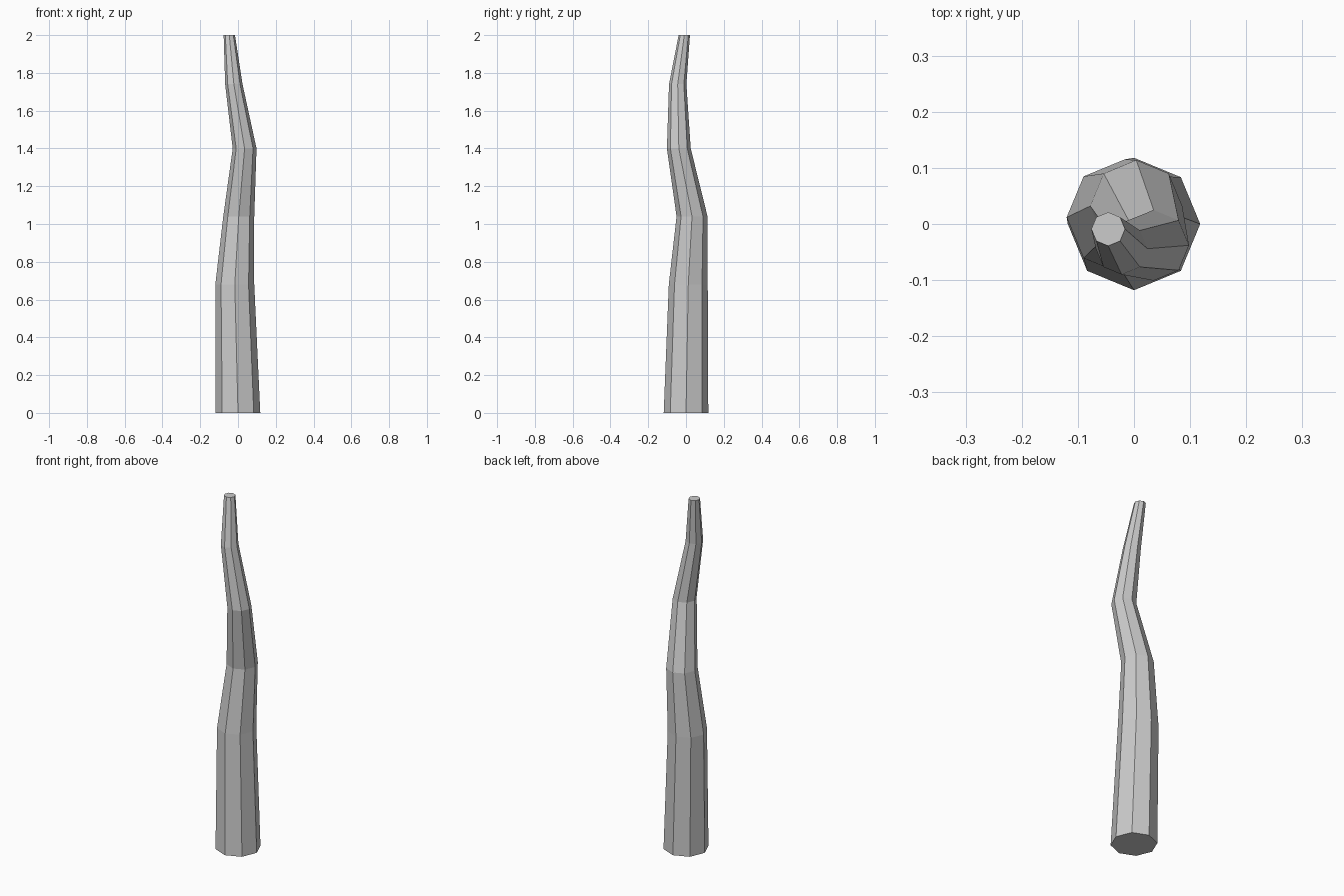
import bpy, bmesh
from math import sin, cos, pi

if "Cube" in bpy.data.objects:
    bpy.data.objects.remove(bpy.data.objects["Cube"])

SIDES = 8
# centre x, centre y, height, radius of each ring along the crooked shaft
RINGS = [
    (0.0, 0.0, 0.0, 0.118),
    (-0.017, 0.012, 0.68, 0.103),
    (0.004, 0.032, 1.04, 0.082),
    (0.035, -0.038, 1.40, 0.063),
    (-0.022, -0.044, 1.74, 0.046),
    (-0.046, -0.009, 2.0, 0.030),
]

# tapered, bent shaft lofted through the rings
bm = bmesh.new()
loops = [[bm.verts.new((x + r * cos(2 * pi * i / SIDES),
                        y + r * sin(2 * pi * i / SIDES), z))
          for i in range(SIDES)] for x, y, z, r in RINGS]
for low, high in zip(loops, loops[1:]):
    for i in range(SIDES):
        j = (i + 1) % SIDES
        bm.faces.new((low[i], low[j], high[j], high[i]))

# flat end caps
bm.faces.new(loops[0][::-1])
bm.faces.new(loops[-1])

mesh = bpy.data.meshes.new("crooked_shaft")
bm.to_mesh(mesh)
bm.free()
bpy.context.collection.objects.link(bpy.data.objects.new("crooked_shaft", mesh))
